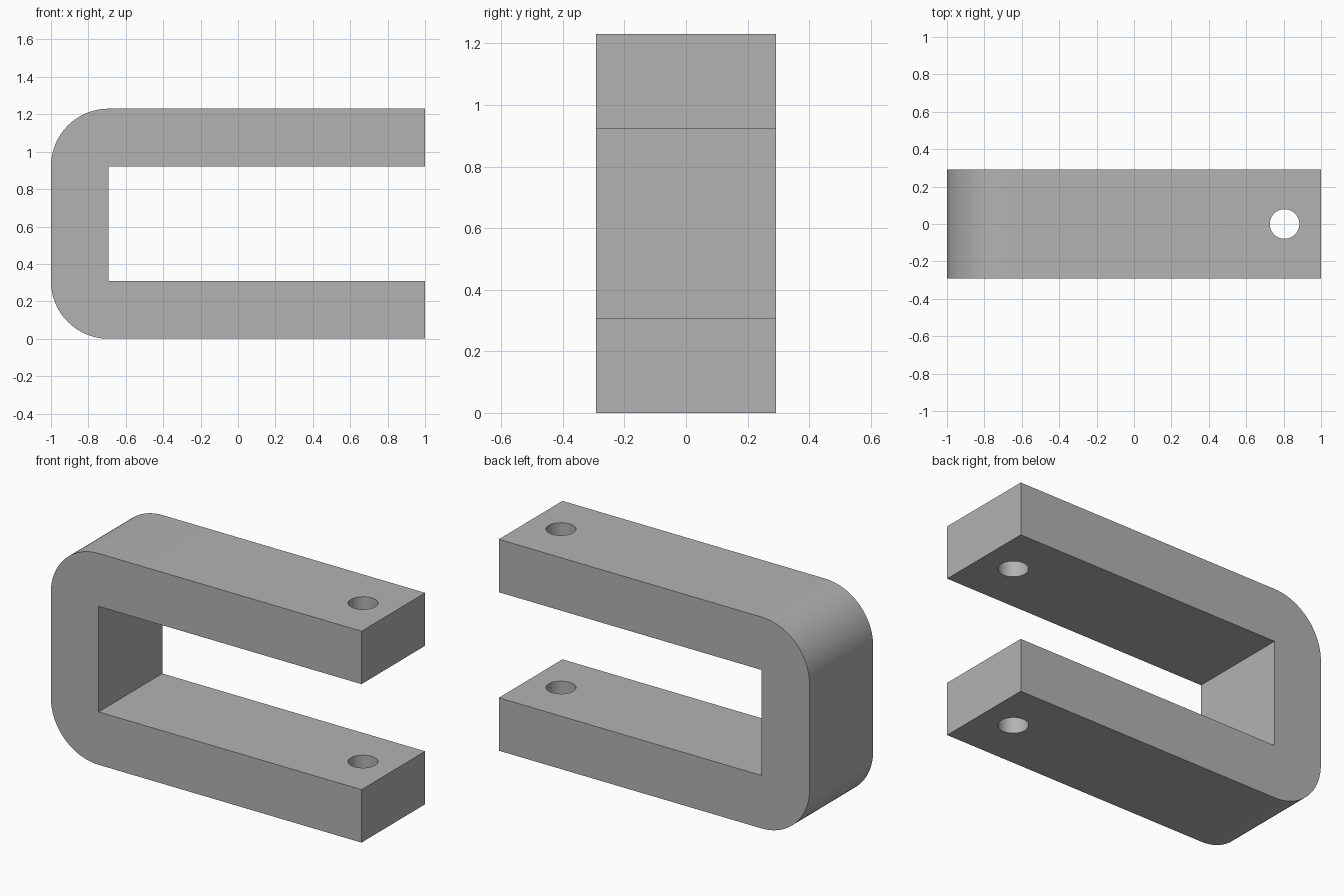
import bpy
import bmesh
from math import pi, sin, cos, radians

default = bpy.data.objects.get("Cube")
if default:
    bpy.data.objects.remove(default, do_unlink=True)

HEIGHT, DEPTH, BAR = 1.23, 0.585, 0.308
HOLE_X, HOLE_R = 0.805, 0.079

steel = bpy.data.materials.new("plain grey")
steel.use_nodes = True
grey = (0.45, 0.45, 0.45, 1)
steel.diffuse_color = grey
steel.node_tree.nodes["Principled BSDF"].inputs["Base Color"].default_value = grey


def corner(cx, cz, start, steps=24):
    """Quarter-circle points of the rounded outer corner."""
    angles = [start + pi / 2 * i / steps for i in range(steps + 1)]
    return [(cx + BAR * cos(a), cz + BAR * sin(a)) for a in angles]


# C-shaped side profile: open end, rounded outer corners, square inside
inner_x = -1 + BAR
profile = [(1, HEIGHT - BAR), (1, HEIGHT)]
profile += corner(inner_x, HEIGHT - BAR, pi / 2)
profile += corner(inner_x, BAR, pi)
profile += [(1, 0), (1, BAR), (inner_x, BAR), (inner_x, HEIGHT - BAR)]

# Extrude the profile through the depth
bm = bmesh.new()
face = bm.faces.new([bm.verts.new((x, -DEPTH / 2, z)) for x, z in profile])
extruded = bmesh.ops.extrude_face_region(bm, geom=[face])["geom"]
bmesh.ops.translate(bm, vec=(0, DEPTH, 0),
                    verts=[v for v in extruded if isinstance(v, bmesh.types.BMVert)])
bmesh.ops.recalc_face_normals(bm, faces=bm.faces)
mesh = bpy.data.meshes.new("clevis_bracket")
bm.to_mesh(mesh)
bm.free()
bracket = bpy.data.objects.new("clevis_bracket", mesh)
bpy.context.collection.objects.link(bracket)
mesh.materials.append(steel)

# Pin hole drilled through both arms
bpy.ops.mesh.primitive_cylinder_add(vertices=48, radius=HOLE_R, depth=2,
                                    location=(HOLE_X, 0, HEIGHT / 2))
drill = bpy.context.object
drill.name = "pin_hole_cutter"
drill.data.materials.append(steel)
cut = bracket.modifiers.new("pin_hole", "BOOLEAN")
cut.operation = "DIFFERENCE"
cut.solver = "EXACT"
cut.object = drill

# Apply the cut, drop the cutter, and smooth only the curved walls
bpy.ops.object.select_all(action="DESELECT")
bracket.select_set(True)
bpy.context.view_layer.objects.active = bracket
bpy.ops.object.modifier_apply(modifier=cut.name)
bpy.data.objects.remove(drill, do_unlink=True)
bpy.ops.object.shade_smooth_by_angle(angle=radians(30))
